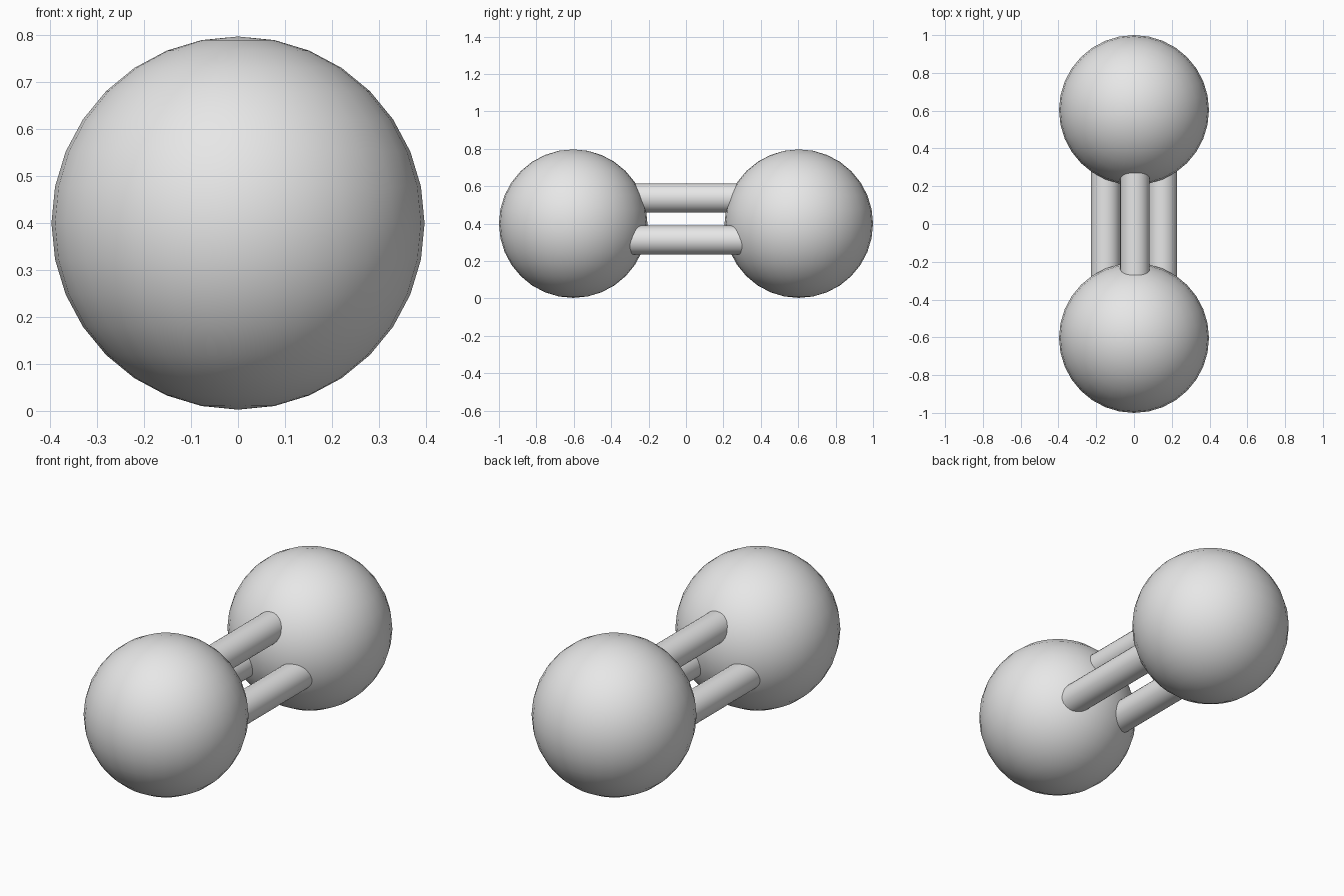
import bpy
import math

cube = bpy.data.objects.get("Cube")
if cube:
    bpy.data.objects.remove(cube, do_unlink=True)

BALL_RADIUS = 0.397
BALL_Y = 0.603
MID_Z = 0.4
ROD_RADIUS = 0.078

grey = bpy.data.materials.new("light_grey")
grey.use_nodes = True
colour = (0.8, 0.8, 0.8, 1)
grey.diffuse_color = colour
grey.node_tree.nodes["Principled BSDF"].inputs["Base Color"].default_value = colour


def finish(name):
    obj = bpy.context.object
    obj.name = name
    obj.data.materials.append(grey)
    bpy.ops.object.shade_smooth_by_angle(angle=math.radians(40))


# Two end balls
for name, side in (("front_ball", -1), ("back_ball", 1)):
    bpy.ops.mesh.primitive_uv_sphere_add(
        segments=32, ring_count=16, radius=BALL_RADIUS,
        location=(0, side * BALL_Y, MID_Z))
    finish(name)

# Three parallel rods in a triangle, sunk into both balls
for name, x, z in (("top_rod", 0.005, 0.537),
                   ("left_rod", 0.15, 0.312),
                   ("right_rod", -0.15, 0.312)):
    bpy.ops.mesh.primitive_cylinder_add(
        vertices=32, radius=ROD_RADIUS, depth=2 * BALL_Y - 0.4,
        location=(x, 0, z), rotation=(math.pi / 2, 0, 0))
    finish(name)
